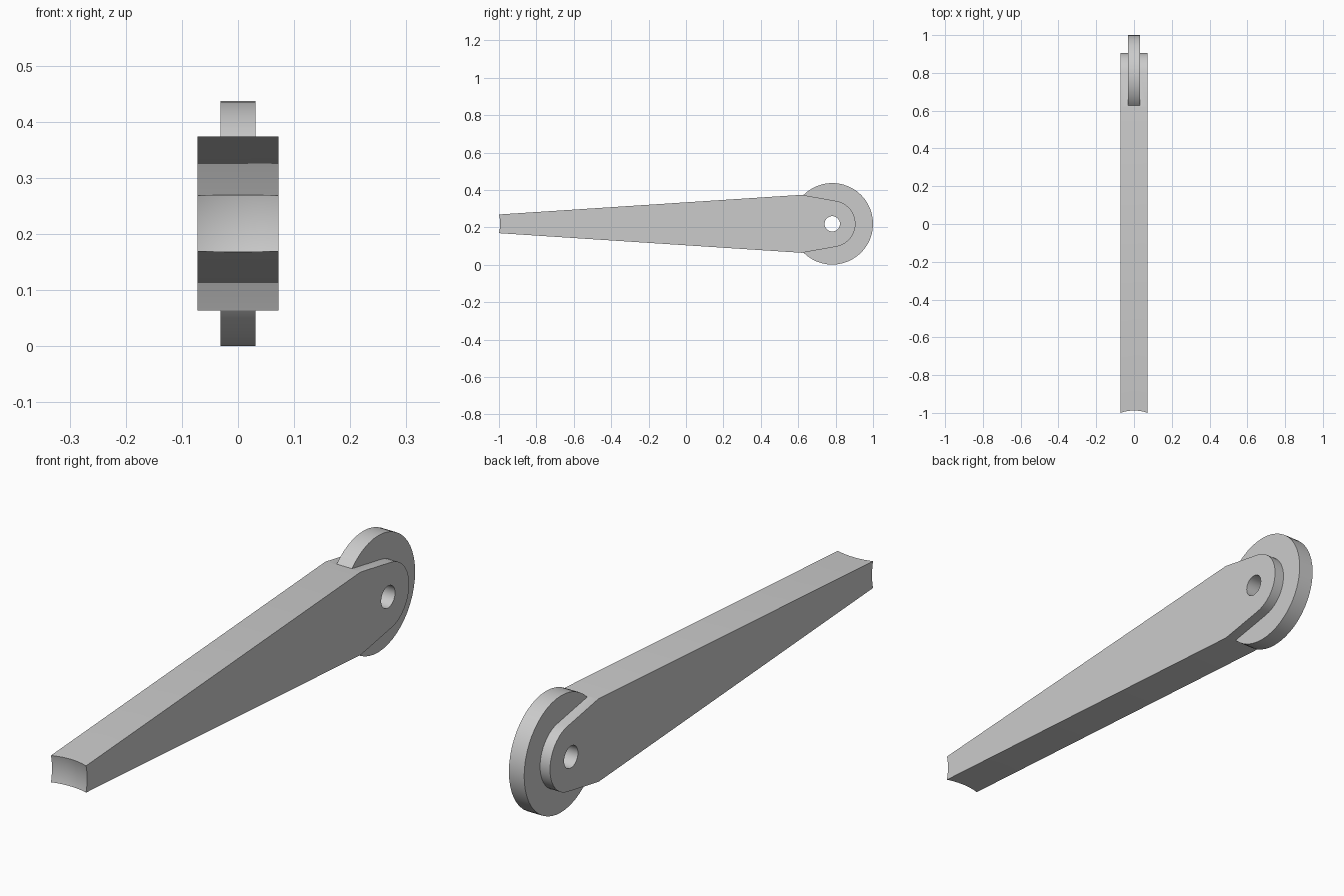
import bpy, bmesh, math
from mathutils import Matrix, Vector

cube = bpy.data.objects.get("Cube")
if cube:
    bpy.data.objects.remove(cube, do_unlink=True)

AXLE_Y, AXLE_Z = 0.782, 0.219
HALF_WIDTH = 0.0725

grey = bpy.data.materials.new("plain_grey")
grey.use_nodes = True
colour = (0.6, 0.6, 0.6, 1)
grey.diffuse_color = colour
grey.node_tree.nodes["Principled BSDF"].inputs["Base Color"].default_value = colour


def finish(name, bm):
    bmesh.ops.recalc_face_normals(bm, faces=bm.faces)
    mesh = bpy.data.meshes.new(name)
    bm.to_mesh(mesh)
    bm.free()
    mesh.materials.append(grey)
    obj = bpy.data.objects.new(name, mesh)
    bpy.context.collection.objects.link(obj)
    return obj


def disc(name, radius, width, sides):
    """Cylinder lying along x, centred on the axle."""
    bm = bmesh.new()
    place = Matrix.Translation((0, AXLE_Y, AXLE_Z)) @ Matrix.Rotation(math.pi / 2, 4, "Y")
    bmesh.ops.create_cone(bm, cap_ends=True, segments=sides, radius1=radius,
                          radius2=radius, depth=width, matrix=place)
    return finish(name, bm)


def apply_boolean(target, tool, operation):
    bpy.context.view_layer.objects.active = target
    mod = target.modifiers.new(operation.lower(), "BOOLEAN")
    mod.operation, mod.object, mod.solver = operation, tool, "EXACT"
    bpy.ops.object.modifier_apply(modifier=mod.name)
    bpy.data.objects.remove(tool, do_unlink=True)


# Tapered arm: side profile with a rounded axle end, extruded across x
END_RADIUS, STEPS = 0.124, 20
profile = [(-1.03, AXLE_Z - 0.048), (0.62, AXLE_Z - 0.155)]
for i in range(STEPS + 1):
    a = math.radians(-80 + 160 * i / STEPS)
    profile.append((AXLE_Y + END_RADIUS * math.cos(a), AXLE_Z + END_RADIUS * math.sin(a)))
profile += [(0.62, AXLE_Z + 0.155), (-1.03, AXLE_Z + 0.048)]
bm = bmesh.new()
side = bm.faces.new([bm.verts.new((-HALF_WIDTH, y, z)) for y, z in profile])
new = bmesh.ops.extrude_face_region(bm, geom=[side])["geom"]
bmesh.ops.translate(bm, vec=Vector((2 * HALF_WIDTH, 0, 0)),
                    verts=[v for v in new if isinstance(v, bmesh.types.BMVert)])
arm = finish("arm_with_wheel", bm)

# Hollow tip: a ball scoops out the narrow end
bm = bmesh.new()
bmesh.ops.create_uvsphere(bm, u_segments=96, v_segments=48, radius=0.22,
                          matrix=Matrix.Translation((0, -1.2016, AXLE_Z)))
apply_boolean(arm, finish("tip_scoop", bm), "DIFFERENCE")

# Wheel joined into the fork, then the axle hole through everything
apply_boolean(arm, disc("wheel", 0.218, 0.063, 48), "UNION")
apply_boolean(arm, disc("axle_hole", 0.041, 0.4, 32), "DIFFERENCE")

bpy.ops.object.select_all(action="DESELECT")
arm.select_set(True)
bpy.context.view_layer.objects.active = arm
bpy.ops.object.shade_smooth_by_angle(angle=math.radians(20))
